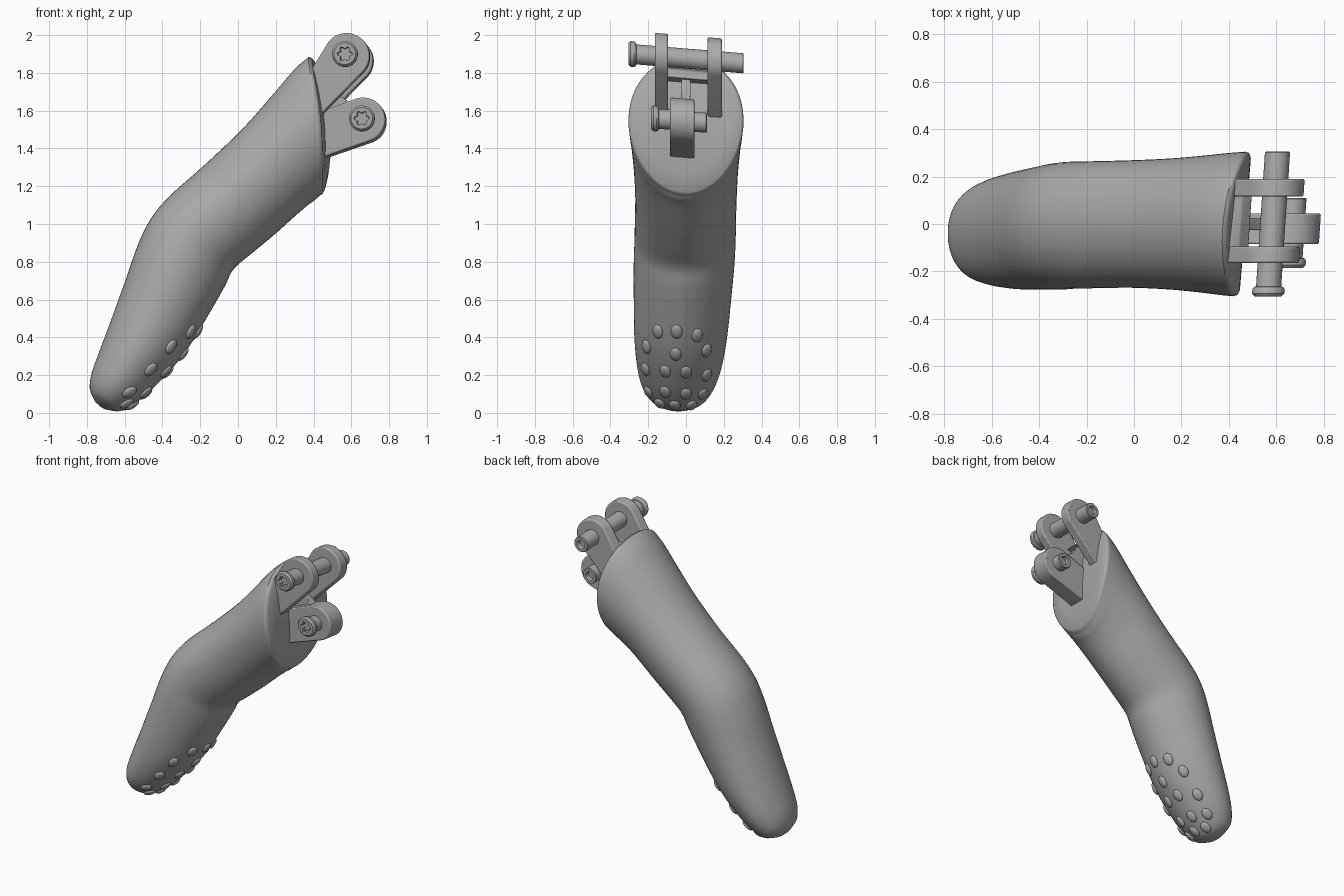
import bpy, bmesh, math
from mathutils import Vector, Matrix

cube = bpy.data.objects.get("Cube")
if cube:
    bpy.data.objects.remove(cube, do_unlink=True)

grey = bpy.data.materials.new("plain_grey")
grey.use_nodes = True
GREY = (0.4, 0.4, 0.4, 1)
grey.diffuse_color = GREY
grey.node_tree.nodes["Principled BSDF"].inputs["Base Color"].default_value = GREY

# The joint axis is tilted slightly, so the hardware leans along y
LEAN = Matrix(((1, 0.066, 0, 0), (0, 1, 0, 0), (0, -0.083, 1, 0), (0, 0, 0, 1)))


def finish(name, bm, bevel=0, angle=40):
    bmesh.ops.recalc_face_normals(bm, faces=bm.faces)
    mesh = bpy.data.meshes.new(name)
    bm.to_mesh(mesh)
    bm.free()
    mesh.materials.append(grey)
    obj = bpy.data.objects.new(name, mesh)
    bpy.context.collection.objects.link(obj)
    if bevel:
        mod = obj.modifiers.new("bevel", "BEVEL")
        mod.width, mod.segments, mod.limit_method = bevel, 2, 'ANGLE'
    bpy.ops.object.select_all(action='DESELECT')
    obj.select_set(True)
    bpy.context.view_layer.objects.active = obj
    bpy.ops.object.shade_smooth_by_angle(angle=math.radians(angle))
    return obj


def bridge(bm, rings, cap_start=True, cap_end=True):
    loops = [[bm.verts.new(p) for p in ring] for ring in rings]
    n = len(loops[0])
    for a, b in zip(loops, loops[1:]):
        for i in range(n):
            j = (i + 1) % n
            bm.faces.new((a[i], a[j], b[j], b[i]))
    if cap_start:
        bm.faces.new(loops[0])
    if cap_end:
        bm.faces.new(loops[-1])


# Finger body: back edge (x, z), pad edge (x, z), half width, y centre
sections = [
    (-.765, .075, -.70, .018, .06, -.04),
    (-.785, .13, -.62, .01, .14, -.04),
    (-.775, .21, -.53, .06, .19, -.04),
    (-.74, .31, -.42, .16, .222, -.035),
    (-.68, .47, -.28, .32, .245, -.028),
    (-.60, .69, -.15, .53, .258, -.018),
    (-.53, .89, -.07, .67, .266, -.01),
    (-.46, 1.03, -.02, .765, .267, -.005),
    (-.36, 1.15, .08, .85, .267, -.003),
    (-.18, 1.31, .20, .95, .268, 0),
    (.02, 1.50, .30, 1.04, .275, 0),
    (.18, 1.68, .37, 1.10, .287, 0),
    (.30, 1.82, .405, 1.125, .298, 0),
    (.375, 1.885, .43, 1.15, .304, 0),
]
N = 56


def spline(p0, p1, p2, p3, t):
    return [0.5 * (2 * b + (c - a) * t + (2 * a - 5 * b + 4 * c - d) * t * t
                   + (3 * b - a - 3 * c + d) * t ** 3)
            for a, b, c, d in zip(p0, p1, p2, p3)]


def section_ring(s, bulge=0.0, shrink=1.0, push=0.0):
    bx, bz, px, pz, w, yc = s
    ring = []
    for i in range(N):
        a = math.tau * i / N
        c, q = shrink * math.cos(a), shrink * math.sin(a)
        u = 0.5 + 0.5 * c
        y = yc + w * q * (1 + 0.08 * c)
        x = px + (bx - px) * u + bulge * (1 - c * c) + push
        x += 0.083 * y * min(1, bulge / 0.045)
        ring.append(Vector((x, y, pz + (bz - pz) * u)))
    return ring


rings = [[p.lerp(Vector((-.742, -.04, .037)), 0.5) for p in section_ring(sections[0])]]
last = len(sections) - 1
for i in range(last):
    quad = [sections[max(0, min(last, k))] for k in range(i - 1, i + 3)]
    for k in range(4):
        f = (i + k / 4 - (last - 3)) / 3
        rings.append(section_ring(spline(*quad, k / 4), bulge=0.045 * max(0, f)))
# Rounded rim and gently curved end face
for shrink, push in ((1, 0), (.985, .012), (.95, .018), (.7, .018), (.4, .018), (.1, .018)):
    rings.append(section_ring(sections[-1], 0.045, shrink, push))
bm = bmesh.new()
bridge(bm, rings)
body = finish("finger_body", bm, angle=50)

# Grip bumps on the pad, as (y, z) spots projected onto the body
spots = [(-.15, .43), (-.05, .43), (.06, .41), (-.21, .35), (-.055, .31), (.11, .33),
         (-.215, .23), (-.11, .22), (0, .215), (.11, .2), (-.2, .11), (-.11, .11),
         (0, .1), (.09, .1), (-.14, .05), (-.06, .04), (.03, .04)]
bpy.context.view_layer.update()
bm = bmesh.new()
for y, z in spots:
    hit, loc, normal, _ = body.ray_cast(Vector((1, y, z)), Vector((-1, 0, 0)))
    if hit:
        side = Vector((0, 1, 0)).cross(normal).normalized()
        across = normal.cross(side)
        turn = Matrix((side, across, normal)).transposed().to_4x4()
        m = Matrix.Translation(loc) @ turn @ Matrix.Diagonal((.042, .031, .016, 1))
        bmesh.ops.create_uvsphere(bm, u_segments=16, v_segments=10, radius=1, matrix=m)
finish("grip_bumps", bm, angle=60)


# Lugs: a round eye joined to a straight root
def plate(name, outline, y0, y1, bevel=0.008):
    bm = bmesh.new()
    bridge(bm, [[LEAN @ Vector((x, y, z)) for x, z in outline] for y in (y0, y1)])
    return finish(name, bm, bevel)


def eye(cx, cz, r, start, end, root):
    steps = 28
    arc = [math.radians(start + (end - start) * i / steps) for i in range(steps + 1)]
    return [(cx + r * math.cos(a), cz + r * math.sin(a)) for a in arc] + root


UPPER, LOWER = (.585, 1.876), (.667, 1.545)
arm = eye(*UPPER, .122, 142, -42, [(.44, 1.555), (.39, 1.56), (.36, 1.74)])
for name, y0, y1 in (("right_upper_arm", -.165, -.095), ("left_upper_arm", .115, .19)):
    plate(name, arm, y0, y1)
knuckle = eye(*LOWER, .118, 112, -74, [(.42, 1.335), (.42, 1.58)])
plate("lower_knuckle", knuckle, -.085, .045)
plate("centre_web", [(.38, 1.80), (.47, 1.77), (.54, 1.68), (.61, 1.63), (.40, 1.5)],
      -.025, .025, .004)
plate("cross_plate", [(.37, 1.83), (.45, 1.81), (.49, 1.77), (.40, 1.74)],
      -.13, .15, .004)


# Pins turned from a profile; the head has a star socket, the end a round hole
def pin(name, centre, r, head, y0, y1):
    profile = [(.008, y0 + .025, 0), (.032, y0 + .025, 1), (.034, y0, 1),
               (head * .84, y0, 0), (head, y0 + .012, 0), (head, y0 + .03, 0),
               (head * .9, y0 + .04, 0), (r, y0 + .042, 0), (r, y1 - .004, 0),
               (r * .92, y1, 0), (r * .58, y1, 0), (r * .55, y1 - .03, 0),
               (.008, y1 - .03, 0)]
    rings = []
    for rad, y, star in profile:
        ring = []
        for i in range(48):
            a = math.tau * i / 48
            k = rad * (1 + .2 * star * math.cos(6 * a))
            ring.append(LEAN @ Vector((centre[0] + k * math.cos(a), y,
                                       centre[1] + k * math.sin(a))))
        rings.append(ring)
    bm = bmesh.new()
    bridge(bm, rings)
    finish(name, bm, angle=35)


pin("upper_pin", UPPER, .053, .068, -.305, .305)
pin("lower_pin", LOWER, .053, .068, -.185, .11)
